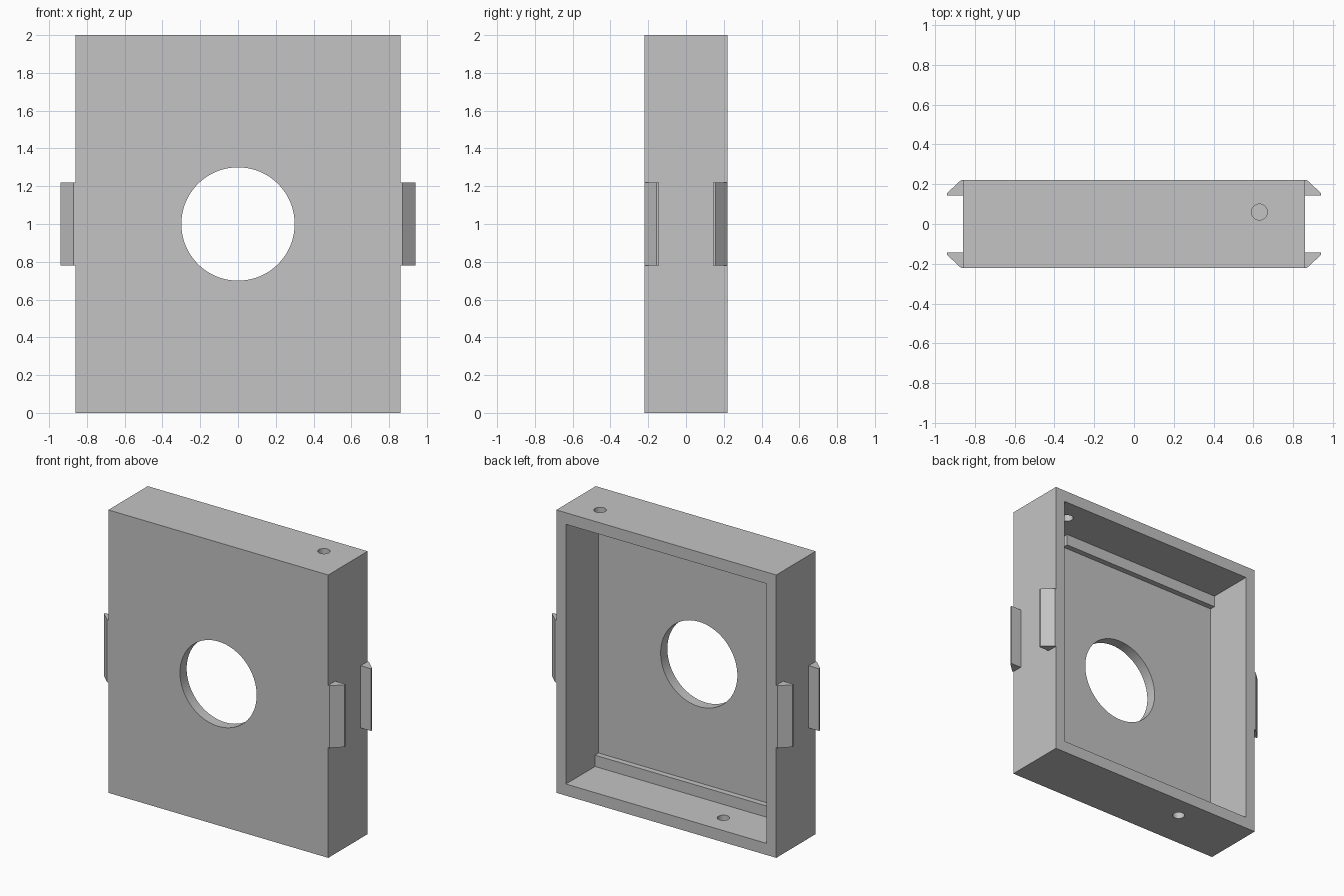
import bpy
import bmesh
from math import pi

old = bpy.data.objects.get("Cube")
if old:
    bpy.data.objects.remove(old, do_unlink=True)

grey = bpy.data.materials.new("plain grey")
grey.use_nodes = True
colour = (0.55, 0.55, 0.55, 1)
grey.diffuse_color = colour
grey.node_tree.nodes["Principled BSDF"].inputs["Base Color"].default_value = colour

W, D, H = 0.86, 0.22, 2.0        # half width, half depth, height
WALL_X, WALL_Z = 0.075, 0.082    # side walls, floor and ceiling
PLATE_Y = -0.145                 # inner face of the front plate
IN_X, IN_Z = W - WALL_X, H - WALL_Z


def box(name, x0, x1, y0, y1, z0, z1):
    bpy.ops.mesh.primitive_cube_add(
        size=1, location=((x0 + x1) / 2, (y0 + y1) / 2, (z0 + z1) / 2))
    ob = bpy.context.object
    ob.name = name
    ob.scale = (x1 - x0, y1 - y0, z1 - z0)
    bpy.ops.object.transform_apply(location=True, rotation=False, scale=True)
    ob.data.materials.append(grey)
    return ob


def cylinder(name, radius, depth, location, rotation=(0, 0, 0), sides=32):
    bpy.ops.mesh.primitive_cylinder_add(
        vertices=sides, radius=radius, depth=depth,
        location=location, rotation=rotation)
    ob = bpy.context.object
    ob.name = name
    ob.data.materials.append(grey)
    return ob


def cut(target, cutter):
    mod = target.modifiers.new("cut", "BOOLEAN")
    mod.operation = "DIFFERENCE"
    mod.solver = "EXACT"
    mod.object = cutter
    bpy.context.view_layer.objects.active = target
    bpy.ops.object.modifier_apply(modifier=mod.name)
    bpy.data.objects.remove(cutter, do_unlink=True)


# Tray-shaped housing, open at the back
housing = box("housing", -W, W, -D, D, 0, H)
cut(housing, box("cavity_cutter", -IN_X, IN_X, PLATE_Y, D + 0.1, WALL_Z, IN_Z))

# Large round opening in the front plate
cut(housing, cylinder("opening_cutter", 0.3, 0.3, (0, -D, H / 2),
                      (pi / 2, 0, 0), 96))

# Small holes through the top and bottom walls
cut(housing, cylinder("top_hole_cutter", 0.04, 0.3, (0.63, 0.06, H)))
cut(housing, cylinder("bottom_hole_cutter", 0.04, 0.3, (-0.335, 0.06, 0)))

bpy.ops.object.select_all(action="DESELECT")
housing.select_set(True)
bpy.context.view_layer.objects.active = housing
bpy.ops.object.shade_smooth_by_angle(angle=pi / 6)

# Ledges where the front plate meets the floor and ceiling
LEDGE_Y = PLATE_Y + 0.04
box("bottom_ledge", -IN_X, IN_X, PLATE_Y, LEDGE_Y, WALL_Z, WALL_Z + 0.08)
box("top_ledge", -IN_X, 0.49, PLATE_Y, LEDGE_Y, IN_Z - 0.08, IN_Z)


# Wedge-shaped side clips
def clip(name, sx, sy):
    profile = [(W, D), (W + 0.01, D), (0.94, 0.155), (0.94, 0.143), (W, 0.143)]
    bm = bmesh.new()
    face = bm.faces.new([bm.verts.new((sx * x, sy * y, 0.78)) for x, y in profile])
    top = bmesh.ops.extrude_face_region(bm, geom=[face])["geom"]
    bmesh.ops.translate(bm, vec=(0, 0, 0.44),
                        verts=[v for v in top if isinstance(v, bmesh.types.BMVert)])
    bmesh.ops.recalc_face_normals(bm, faces=bm.faces)
    mesh = bpy.data.meshes.new(name)
    bm.to_mesh(mesh)
    bm.free()
    mesh.materials.append(grey)
    bpy.context.collection.objects.link(bpy.data.objects.new(name, mesh))


for side, sx in (("left", 1), ("right", -1)):
    for end, sy in (("front", -1), ("back", 1)):
        clip(f"{side}_{end}_clip", sx, sy)
